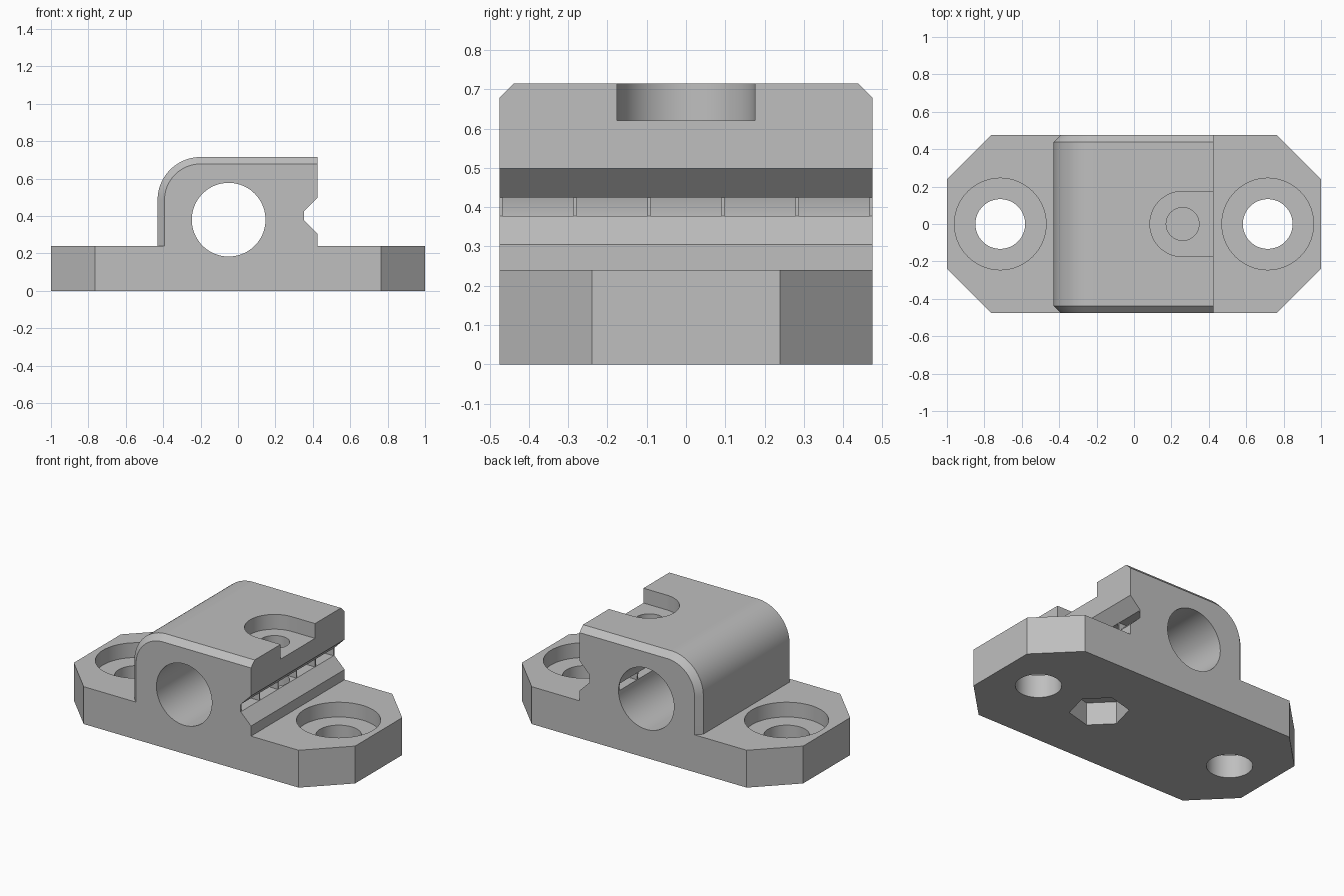
import bpy, bmesh
from math import cos, sin, pi, radians

cube = bpy.data.objects.get("Cube")
if cube:
    bpy.data.objects.remove(cube, do_unlink=True)

HALF_Y, CHAMFER, BASE_TOP, TOP = 0.475, 0.037, 0.24, 0.715
SCREW_X = 0.26

grey = bpy.data.materials.new("plain grey")
grey.use_nodes = True
grey.diffuse_color = (0.52, 0.52, 0.52, 1)
grey.node_tree.nodes["Principled BSDF"].inputs["Base Color"].default_value = (0.52, 0.52, 0.52, 1)


def arc(cx, cy, r, start, end, n):
    """Points along an arc, angles in degrees, both ends included."""
    angles = [radians(start + (end - start) * i / n) for i in range(n + 1)]
    return [(cx + r * cos(a), cy + r * sin(a)) for a in angles]


def circle(cx, cy, r, n=72):
    return arc(cx, cy, r, 0, 360, n)[:-1]


def rect(x0, x1, y0, y1):
    return [(x0, y0), (x1, y0), (x1, y1), (x0, y1)]


def loft(name, outlines, levels, axis):
    """Solid through matching outlines placed at levels along the y or z axis."""
    bm = bmesh.new()
    rings = []
    for pts, h in zip(outlines, levels):
        rings.append([bm.verts.new((a, h, b) if axis == "y" else (a, b, h)) for a, b in pts])
    n = len(rings[0])
    for low, high in zip(rings, rings[1:]):
        for i in range(n):
            j = (i + 1) % n
            bm.faces.new((low[i], low[j], high[j], high[i]))
    bm.faces.new(rings[0])
    bm.faces.new(rings[-1])
    bmesh.ops.recalc_face_normals(bm, faces=bm.faces)
    mesh = bpy.data.meshes.new(name)
    bm.to_mesh(mesh)
    bm.free()
    obj = bpy.data.objects.new(name, mesh)
    bpy.context.collection.objects.link(obj)
    return obj


def cut(pts, lo, hi, axis="z"):
    """Subtract a prism from the body."""
    cutter = loft("cutter", [pts, pts], [lo, hi], axis)
    cutter.hide_render = True
    bpy.context.view_layer.objects.active = body
    mod = body.modifiers.new("cut", "BOOLEAN")
    mod.operation, mod.solver, mod.object = "DIFFERENCE", "EXACT", cutter
    bpy.ops.object.modifier_apply(modifier=mod.name)
    bpy.data.objects.remove(cutter, do_unlink=True)


def side_profile(inset):
    """Base with the bearing housing: notched right side, rounded upper left."""
    groove = [(0.425, 0.305), (0.352, 0.377), (0.352, 0.425), (0.425, 0.498)]
    shoulder = arc(-0.2, 0.485, 0.23 - inset, 90, 180, 24)
    return ([(-1, 0), (1, 0), (1, BASE_TOP), (0.425, BASE_TOP)] + groove
            + [(0.425, TOP - inset)] + shoulder
            + [(-0.43 + inset, BASE_TOP), (-1, BASE_TOP)])


# Body with chamfered front and back rims
edge, full = side_profile(CHAMFER), side_profile(0)
inner_y = HALF_Y - CHAMFER
body = loft("bearing_mount", [edge, full, full, edge],
            [-HALF_Y, -inner_y, inner_y, HALF_Y], "y")
body.data.materials.append(grey)

# Clipped base corners and counterbored mounting holes
for sx in (-1, 1):
    for sy in (-1, 1):
        cut([(sx * 0.664, sy * 0.575), (sx * 1.1, sy * 0.139), (sx * 1.1, sy * 0.575)], -0.1, 0.5)
    cut(circle(sx * 0.715, 0, 0.133), -0.1, 0.5)
    cut(circle(sx * 0.715, 0, 0.245), 0.145, 0.236 + 0.02)

# Bearing bore
cut(circle(-0.05, 0.38, 0.197, 96), -0.6, 0.6, "y")

# Clamping slit, interrupted by thin breakaway ribs
RIB, GAPS = 0.008, 5
pitch = (2 * HALF_Y - RIB) / GAPS
for i in range(GAPS):
    y = -HALF_Y + i * pitch
    cut(rect(0.08, 0.37, 0.377, 0.425), y + RIB, y + pitch, "y")

# Screw head recess open to the right, screw shaft, hexagonal nut pocket
cut(arc(SCREW_X, 0, 0.175, 90, 270, 36) + [(0.5, -0.175), (0.5, 0.175)], 0.62, 0.9)
cut(circle(SCREW_X, 0, 0.088, 48), 0.153, 0.7)
cut(arc(SCREW_X, 0, 0.172, 15, 315, 5), -0.1, 0.145)

# Smooth curved walls, crisp edges
bpy.ops.object.select_all(action="DESELECT")
body.select_set(True)
bpy.context.view_layer.objects.active = body
bpy.ops.object.shade_smooth_by_angle(angle=radians(25))
